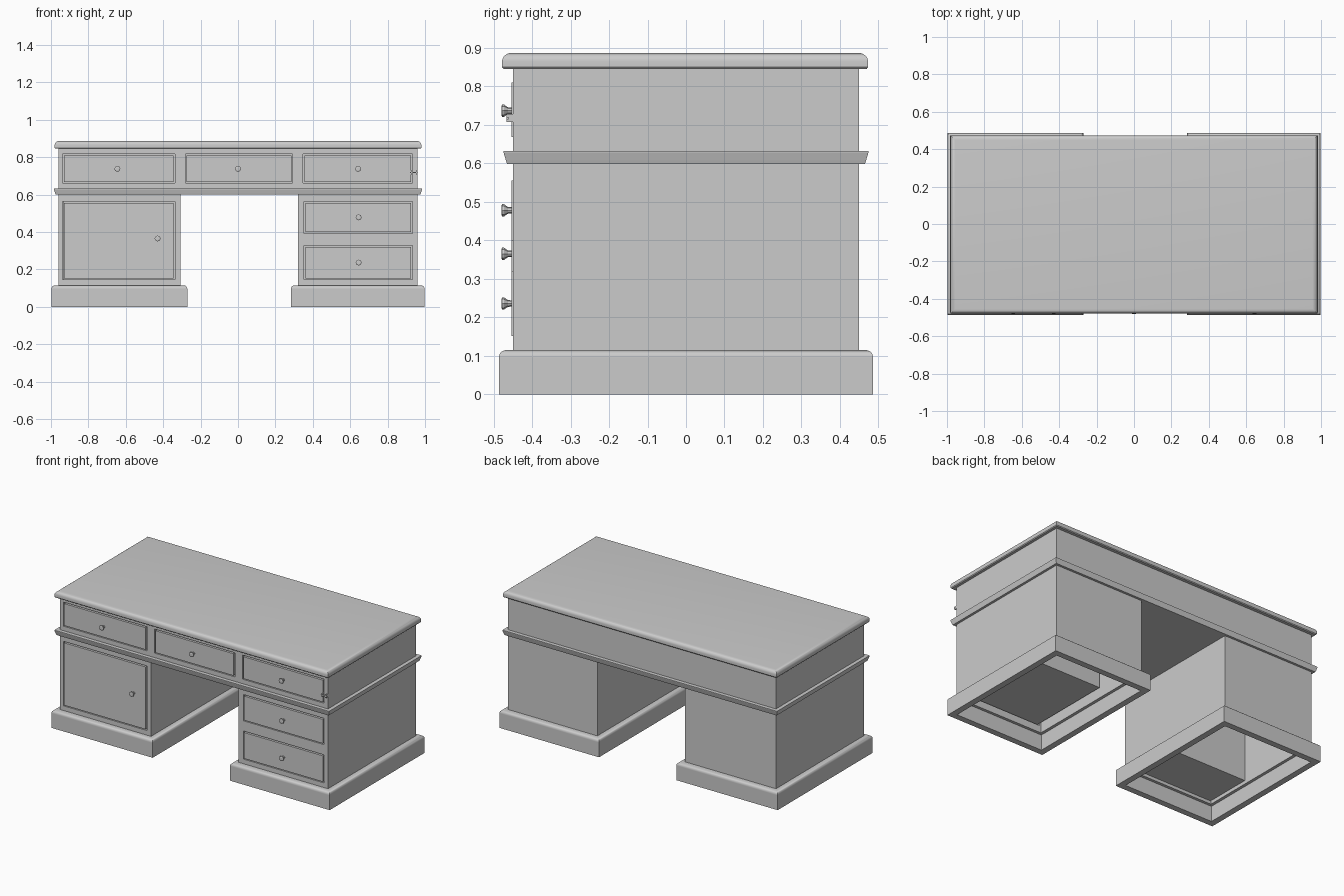
import bpy, bmesh, math

if "Cube" in bpy.data.objects:
    bpy.data.objects.remove(bpy.data.objects["Cube"])


def loft(name, rings, closed=False, smooth=False):
    """Skin a list of equal-length rings; cap the ends unless closed."""
    bm = bmesh.new()
    vs = [[bm.verts.new(p) for p in r] for r in rings]
    n = len(vs[0])
    pairs = list(zip(vs, vs[1:]))
    if closed:
        pairs.append((vs[-1], vs[0]))
    else:
        bm.faces.new(vs[0])
        bm.faces.new(vs[-1])
    for a, b in pairs:
        for i in range(n):
            j = (i + 1) % n
            bm.faces.new((a[i], a[j], b[j], b[i]))
    bmesh.ops.recalc_face_normals(bm, faces=bm.faces)
    me = bpy.data.meshes.new(name)
    bm.to_mesh(me)
    bm.free()
    ob = bpy.data.objects.new(name, me)
    bpy.context.collection.objects.link(ob)
    if smooth:
        bpy.ops.object.select_all(action='DESELECT')
        ob.select_set(True)
        bpy.context.view_layer.objects.active = ob
        bpy.ops.object.shade_smooth_by_angle(angle=math.radians(35))
    return ob


def moulding(name, x0, x1, y0, y1, profile, closed=False, smooth=False):
    """Sweep (outward offset, z) profile points round a mitred rectangle."""
    rings = [[(x0 - o, y0 - o, z), (x1 + o, y0 - o, z),
              (x1 + o, y1 + o, z), (x0 - o, y1 + o, z)] for o, z in profile]
    return loft(name, rings, closed, smooth)


def box(name, x0, x1, y0, y1, z0, z1):
    return moulding(name, x0, x1, y0, y1, [(0, z0), (0, z1)])


def knob(name, x, z):
    """Flared turned knob pointing to the front."""
    prof = [(.012, -.445), (.008, -.455), (.009, -.463), (.016, -.473), (.016, -.478), (.009, -.480)]
    loft(name, [[(x + r * math.cos(k * math.pi / 4), y, z + r * math.sin(k * math.pi / 4))
                 for k in range(8)] for r, y in prof])


def front(name, carcass, x0, x1, z0, z1, back):
    """Drawer or door front set into an opening with a shadow gap."""
    g = .007
    cut = box(name + "_cutter", x0 - g, x1 + g, -.5, -.425, z0 - g, z1 + g)
    cut.hide_render = True
    cut.hide_set(True)
    mod = carcass.modifiers.new(name, 'BOOLEAN')
    mod.operation = 'DIFFERENCE'
    mod.solver = 'EXACT'
    mod.object = cut
    box(name, x0, x1, -.453, back, z0, z1)


# Rounded writing top
arc = [(-.025 + .025 * math.cos(a), .865 + .022 * math.sin(a))
       for a in [k * math.pi / 12 for k in range(7)]]
moulding("desk_top", -.98, .98, -.478, .473, [(-.004, .845), (0, .85)] + arc, smooth=True)

# Upper carcass and waist moulding
upper = box("upper_carcass", -.96, .96, -.45, .45, .6, .847)
moulding("waist_moulding", -.96, .96, -.45, .45,
         [(-.01, .599), (.015, .599), (.018, .608), (.024, .628), (.024, .632), (-.01, .632)],
         closed=True)

# Hollow pedestals on open plinth frames
pedestals = {}
for side, x0, x1 in (("left", -.96, -.308), ("right", .32, .96)):
    pedestals[side] = moulding(side + "_pedestal", x0, x1, -.45, .45,
                               [(0, .1), (0, .6), (-.022, .6), (-.022, .1)], closed=True)
    bead = [(.017 + .02 * math.cos(a), .097 + .018 * math.sin(a))
            for a in [k * math.pi / 10 for k in range(6)]]
    moulding(side + "_plinth", x0, x1, -.449, .449,
             [(-.003, 0), (.037, 0), (.037, .095)] + bead + [(-.003, .115)],
             closed=True, smooth=True)

# Three top drawers
for name, x0, x1, kx in (("left", -.93, -.345, -.645), ("centre", -.275, .285, 0), ("right", .355, .925, .642)):
    front(name + "_top_drawer", upper, x0, x1, .668, .81, -.43)
    knob(name + "_top_knob", kx, .737)

# Right pedestal drawers with full boxes
for name, z0, z1 in (("lower", .152, .32), ("upper", .4, .556)):
    front(name + "_drawer", pedestals["right"], .36, .925, z0, z1, .12)
    knob(name + "_knob", .645, (z0 + z1) / 2)

# Left cupboard door and inner box
front("cupboard_door", pedestals["left"], -.93, -.345, .152, .556, -.43)
knob("door_knob", -.43, .365)
box("cupboard_box", -.935, -.335, -.43, -.12, .12, .575)

# Small catch at the right of the top drawers
for x in (.928, .955):
    box("catch_post", x - .004, x + .004, -.467, -.445, .708, .728)
box("catch_bar", .92, .963, -.467, -.461, .714, .721)
